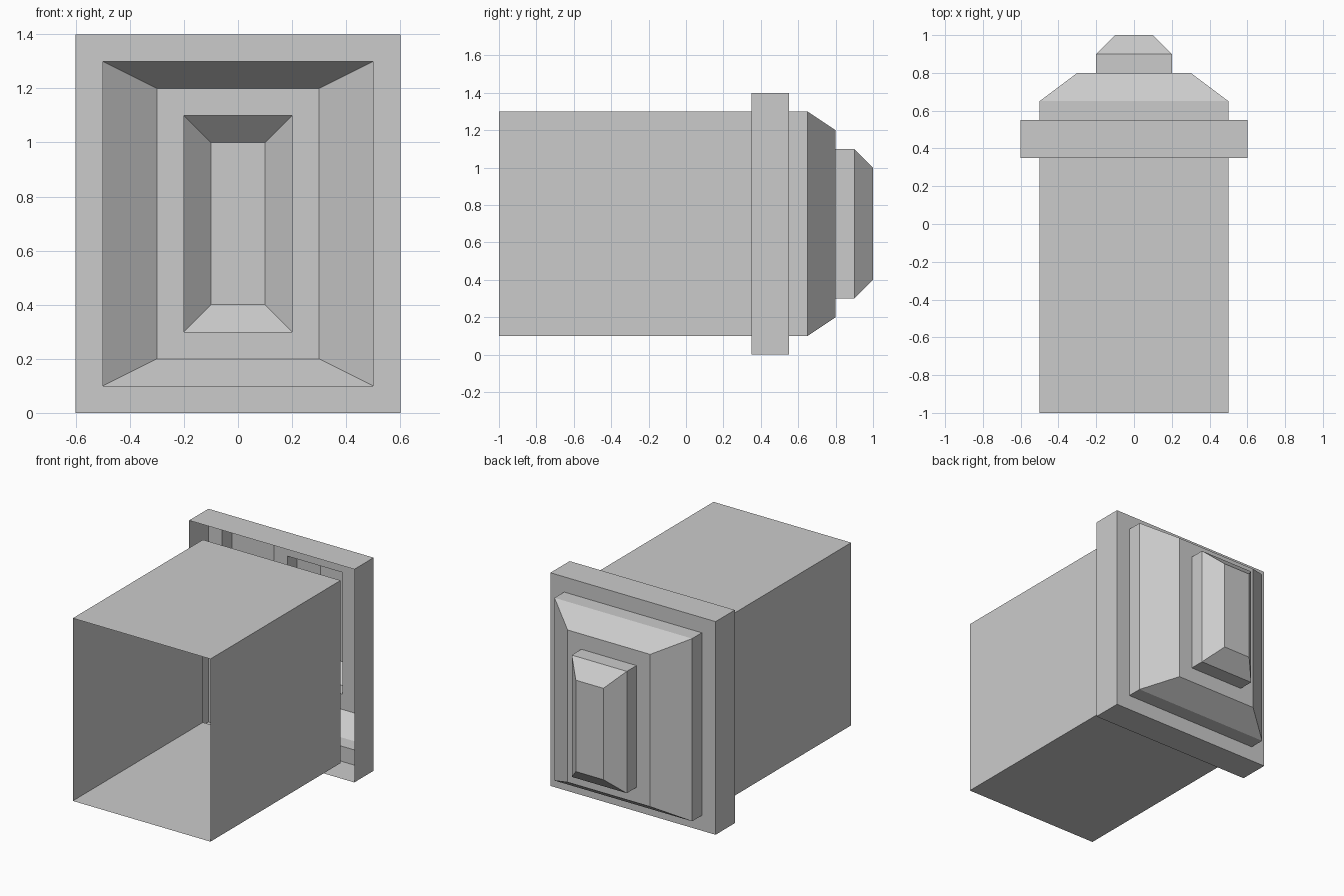
import bpy
import bmesh

cube = bpy.data.objects.get("Cube")
if cube:
    bpy.data.objects.remove(cube, do_unlink=True)

CENTRE_Z = 0.7

grey = bpy.data.materials.new("light_grey")
grey.use_nodes = True
grey.diffuse_color = (0.6, 0.6, 0.6, 1)
grey.node_tree.nodes["Principled BSDF"].inputs["Base Color"].default_value = (0.6, 0.6, 0.6, 1)


def loft(name, rings, cap_end=False):
    """Join rectangles (half width, half height, y) into an open thin shell."""
    bm = bmesh.new()
    corners = [(-1, -1), (1, -1), (1, 1), (-1, 1)]
    loops = [[bm.verts.new((sx * w, y, CENTRE_Z + sz * h)) for sx, sz in corners]
             for w, h, y in rings]
    for a, b in zip(loops, loops[1:]):
        for i in range(4):
            j = (i + 1) % 4
            bm.faces.new((a[i], b[i], b[j], a[j]))
    if cap_end:
        bm.faces.new(reversed(loops[-1]))
    mesh = bpy.data.meshes.new(name)
    bm.to_mesh(mesh)
    bm.free()
    mesh.materials.append(grey)
    obj = bpy.data.objects.new(name, mesh)
    bpy.context.collection.objects.link(obj)
    return obj


# Long rectangular sleeve, open at both ends
loft("sleeve", [(0.5, 0.6, -1), (0.5, 0.6, 0.35)])

# Wide collar, open at the front, with its back rim
loft("collar", [(0.6, 0.7, 0.35), (0.6, 0.7, 0.55), (0.5, 0.6, 0.55)])

# Bevelled step behind the collar
loft("bevelled_step", [(0.5, 0.6, 0.55), (0.5, 0.6, 0.65),
                       (0.3, 0.5, 0.8), (0.2, 0.4, 0.8)])

# Small bevelled block that closes the back
loft("end_block", [(0.2, 0.4, 0.8), (0.2, 0.4, 0.9), (0.1, 0.3, 1)], cap_end=True)
